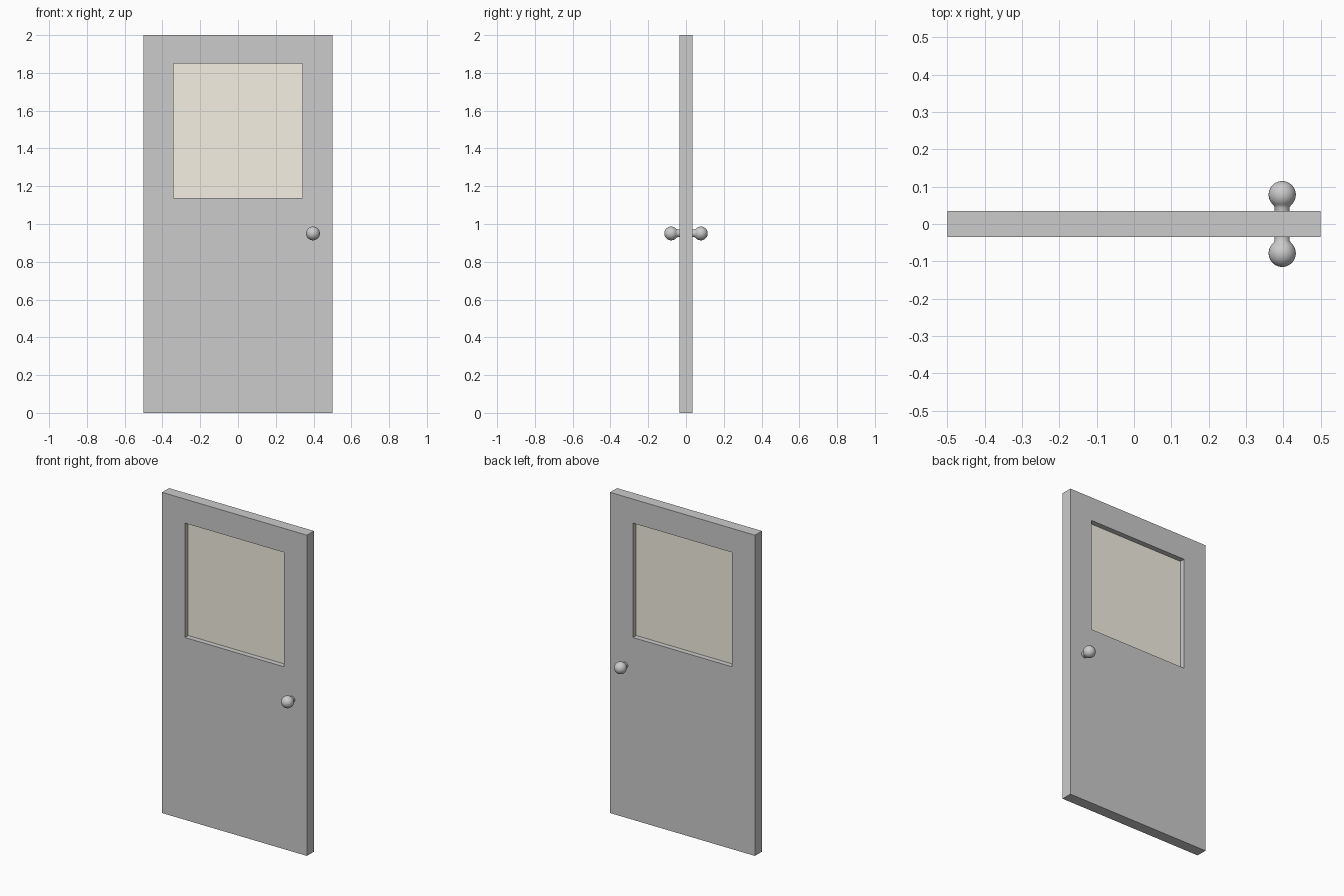
import bpy, bmesh
from math import sin, cos, pi, radians

if "Cube" in bpy.data.objects:
    bpy.data.objects.remove(bpy.data.objects["Cube"])

HALF_THICK = 0.0345
WIN_X, WIN_LOW, WIN_TOP = 0.342, 1.137, 1.85
KNOB_X, KNOB_Z = 0.397, 0.95


def finish(name, bm):
    bmesh.ops.recalc_face_normals(bm, faces=bm.faces)
    mesh = bpy.data.meshes.new(name)
    bm.to_mesh(mesh)
    bm.free()
    obj = bpy.data.objects.new(name, mesh)
    bpy.context.collection.objects.link(obj)
    return obj


# Door slab: rectangular rings bridged around the window opening
def rect(bm, hx, z0, z1, y):
    return [bm.verts.new((x, y, z)) for x, z in ((-hx, z0), (hx, z0), (hx, z1), (-hx, z1))]


bm = bmesh.new()
rings = [rect(bm, 0.5, 0, 2, -HALF_THICK), rect(bm, WIN_X, WIN_LOW, WIN_TOP, -HALF_THICK),
         rect(bm, WIN_X, WIN_LOW, WIN_TOP, HALF_THICK), rect(bm, 0.5, 0, 2, HALF_THICK)]
for r in range(4):
    a, b = rings[r], rings[(r + 1) % 4]
    for i in range(4):
        j = (i + 1) % 4
        bm.faces.new((a[i], a[j], b[j], b[i]))
finish("door_panel", bm)

# Thin pane in the middle of the opening
bm = bmesh.new()
bmesh.ops.create_cube(bm, size=1)
bmesh.ops.scale(bm, vec=(2 * WIN_X, 0.004, WIN_TOP - WIN_LOW), verts=bm.verts)
bmesh.ops.translate(bm, vec=(0, 0, (WIN_TOP + WIN_LOW) / 2), verts=bm.verts)
pane = finish("window_pane", bm)
mat = bpy.data.materials.new("pane_tint")
mat.diffuse_color = (0.91, 0.87, 0.76, 1)
mat.use_nodes = True
mat.node_tree.nodes["Principled BSDF"].inputs["Base Color"].default_value = mat.diffuse_color
pane.data.materials.append(mat)


# Door knobs: stem and ball turned around the y axis, one per side
def knob(name, side):
    ball_r, ball_y, stem_r = 0.0365, 0.0785, 0.02
    profile = [(stem_r, HALF_THICK - 0.004), (stem_r, 0.045)]
    for i in range(15):
        a = radians(140) * (1 - i / 14)
        profile.append((ball_r * sin(a), ball_y + ball_r * cos(a)))
    bm = bmesh.new()
    verts = [bm.verts.new((r, side * y, 0)) for r, y in profile]
    edges = [bm.edges.new(pair) for pair in zip(verts, verts[1:])]
    bmesh.ops.spin(bm, geom=verts + edges, cent=(0, 0, 0), axis=(0, 1, 0),
                   angle=2 * pi, steps=32, use_merge=True)
    bmesh.ops.remove_doubles(bm, verts=bm.verts, dist=1e-5)
    bmesh.ops.holes_fill(bm, edges=[e for e in bm.edges if e.is_boundary], sides=0)
    obj = finish(name, bm)
    obj.location = (KNOB_X, 0, KNOB_Z)
    bpy.ops.object.select_all(action='DESELECT')
    obj.select_set(True)
    bpy.context.view_layer.objects.active = obj
    bpy.ops.object.shade_smooth_by_angle(angle=radians(40))


knob("front_knob", -1)
knob("back_knob", 1)
